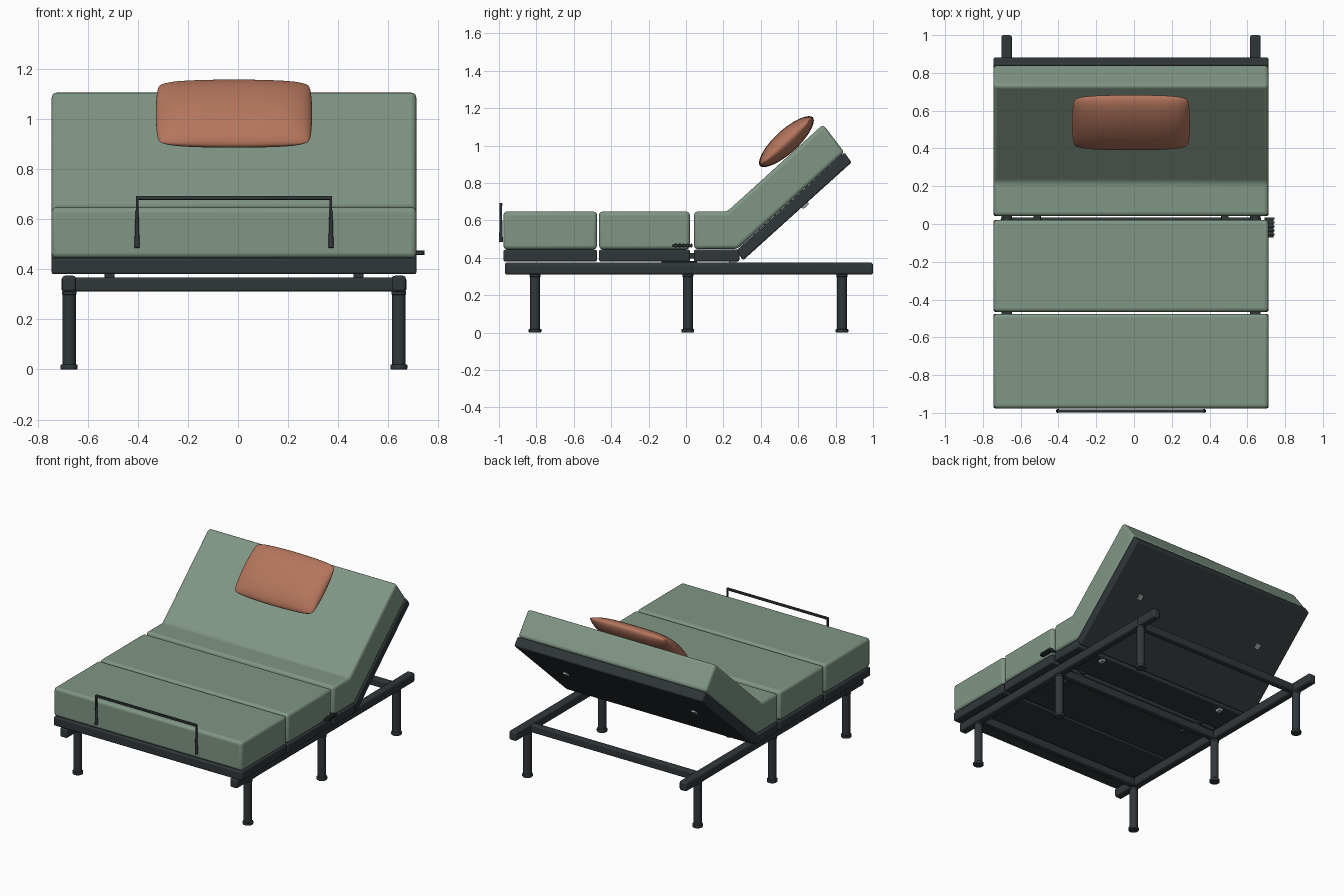
import bpy, bmesh, math

if "Cube" in bpy.data.objects:
    bpy.data.objects.remove(bpy.data.objects["Cube"])

CX = -0.016          # centre line of the bed (side grip widens the model to the right)
HW = 0.728           # half width of mattress and platform
RAIL_X = (CX - 0.658, CX + 0.658)
LEG_Y = (-0.807, 0.01, 0.834)


def material(name, rgb):
    m = bpy.data.materials.new(name)
    m.diffuse_color = (*rgb, 1)
    m.use_nodes = True
    m.node_tree.nodes["Principled BSDF"].inputs["Base Color"].default_value = m.diffuse_color
    return m


GREEN = material("sage_fabric", (0.215, 0.305, 0.235))
DARK = material("dark_metal", (0.03, 0.038, 0.042))
CLAY = material("clay_fabric", (0.46, 0.18, 0.11))
STEEL = material("steel", (0.35, 0.37, 0.38))


def finish(name, bm, mat, bevel=0.0, segments=3):
    bmesh.ops.recalc_face_normals(bm, faces=bm.faces)
    me = bpy.data.meshes.new(name)
    bm.to_mesh(me)
    bm.free()
    me.materials.append(mat)
    ob = bpy.data.objects.new(name, me)
    bpy.context.collection.objects.link(ob)
    if bevel:
        b = ob.modifiers.new("Bevel", 'BEVEL')
        b.width, b.segments = bevel, segments
        b.limit_method = 'ANGLE'
        b.angle_limit = math.radians(25)
    bpy.ops.object.select_all(action='DESELECT')
    ob.select_set(True)
    bpy.context.view_layer.objects.active = ob
    bpy.ops.object.shade_smooth_by_angle(angle=math.radians(35))
    return ob


def prism(name, pts, x0, x1, mat, bevel=0.0, segments=3):
    """Extrude a (y, z) side profile from x0 to x1."""
    bm = bmesh.new()
    f = bm.faces.new([bm.verts.new((x0, y, z)) for y, z in pts])
    ext = bmesh.ops.extrude_face_region(bm, geom=[f])
    vs = [g for g in ext["geom"] if isinstance(g, bmesh.types.BMVert)]
    bmesh.ops.translate(bm, verts=vs, vec=(x1 - x0, 0, 0))
    return finish(name, bm, mat, bevel, segments)


def box(name, x, y, z, mat, bevel=0.0, segments=3):
    pts = [(y[0], z[0]), (y[1], z[0]), (y[1], z[1]), (y[0], z[1])]
    return prism(name, pts, x[0], x[1], mat, bevel, segments)


def cylinder(name, x, y, z0, z1, r, mat, bevel):
    bm = bmesh.new()
    bmesh.ops.create_cone(bm, cap_ends=True, segments=32, radius1=r, radius2=r, depth=z1 - z0)
    bmesh.ops.translate(bm, verts=bm.verts, vec=(x, y, (z0 + z1) / 2))
    return finish(name, bm, mat, bevel, 2)


W = (CX - HW, CX + HW)

# Flat mattress blocks and platform panels
for part, y in (("foot", (-0.976, -0.476)), ("middle", (-0.465, 0.021))):
    box(part + "_mattress", W, y, (0.445, 0.647), GREEN, 0.02, 4)
    box(part + "_platform", W, y, (0.38, 0.443), DARK, 0.009)

# Raised head section, bent mattress and panel
prism("head_mattress", [(0.043, 0.447), (0.275, 0.447), (0.847, 0.963), (0.733, 1.113),
                        (0.22, 0.647), (0.043, 0.647)], *W, GREEN, 0.02, 4)
box("hip_platform", W, (0.043, 0.285), (0.38, 0.443), DARK, 0.009)
prism("head_platform", [(0.268, 0.438), (0.305, 0.386), (0.885, 0.91), (0.847, 0.963)],
      *W, DARK, 0.009)

# Side rails with legs and feet
for x in RAIL_X:
    box("side_rail", (x - 0.028, x + 0.028), (-0.968, 1.0), (0.31, 0.374), DARK, 0.012)
    for y in LEG_Y:
        cylinder("leg", x, y, 0.015, 0.315, 0.027, DARK, 0.002)
        cylinder("foot", x, y, 0.0, 0.02, 0.034, DARK, 0.004)
        cylinder("leg_collar", x, y, 0.298, 0.312, 0.029, DARK, 0.002)

# Cross beams joining the rails
for y in (-0.786, 0.013, 0.813):
    box("cross_beam", (RAIL_X[0] - 0.03, RAIL_X[1] + 0.03), (y - 0.022, y + 0.022),
        (0.312, 0.366), DARK, 0.008)

# Hinge straps and lift brackets below the panels
for x in (CX - 0.497, CX + 0.497):
    box("hinge_strap", (x - 0.02, x + 0.02), (-0.13, 0.06), (0.364, 0.382), DARK, 0.003)
    for y in (0.02, 0.25):
        box("lift_bracket", (x - 0.015, x + 0.015), (y - 0.02, y + 0.02),
            (0.362, 0.381), STEEL, 0.003)
    prism("head_bracket", [(0.617, 0.671), (0.628, 0.661), (0.658, 0.688), (0.647, 0.698)],
          x - 0.015, x + 0.015, STEEL, 0.002)
for x in RAIL_X:
    cylinder_y = (0.01, 0.055)
    box("hinge_knuckle", (x - 0.018, x + 0.018), cylinder_y, (0.395, 0.425), DARK, 0.006)

# Retainer bar at the foot end
RX = (CX - 0.392, CX + 0.392)
box("retainer_bar", RX, (-0.998, -0.981), (0.677, 0.692), DARK, 0.004)
for x in (RX[0] + 0.005, RX[1] - 0.005):
    box("retainer_post", (x - 0.005, x + 0.005), (-0.997, -0.983), (0.6, 0.685), DARK, 0.003)
    bm = bmesh.new()
    bmesh.ops.create_cone(bm, cap_ends=True, segments=16, radius1=0.0105, radius2=0.006, depth=0.15)
    bmesh.ops.translate(bm, verts=bm.verts, vec=(x, -0.9895, 0.56))
    finish("retainer_sleeve", bm, DARK, 0.002, 2)

# Side grip with ridges
box("side_grip", (0.69, 0.738), (-0.072, 0.035), (0.458, 0.471), DARK, 0.004)
for i in range(5):
    y = -0.06 + i * 0.021
    box("grip_ridge", (0.712, 0.744), (y, y + 0.01), (0.456, 0.475), DARK, 0.002)

# Lens-shaped head pillow
bm = bmesh.new()
N, A, B, T = 32, 0.312, 0.192, 0.062
ang = math.radians(42.5)
ca, sa = math.cos(ang), math.sin(ang)
for side in (1, -1):
    grid = []
    for i in range(N + 1):
        u = math.sin((2 * i / N - 1) * math.pi / 2)
        row = []
        for j in range(N + 1):
            v = math.sin((2 * j / N - 1) * math.pi / 2)
            px = A * u * (1 - 0.03 * v ** 2 - 0.03 * v ** 12)
            pv = B * v * (1 - 0.06 * u ** 2 - 0.06 * u ** 12)
            h = side * T * max(0, 1 - u ** 4) ** 0.5 * max(0, 1 - v * v) ** 0.55
            row.append(bm.verts.new((CX + px, 0.537 + pv * ca - h * sa, 1.021 + pv * sa + h * ca)))
        grid.append(row)
    for i in range(N):
        for j in range(N):
            bm.faces.new((grid[i][j], grid[i + 1][j], grid[i + 1][j + 1], grid[i][j + 1]))
bmesh.ops.remove_doubles(bm, verts=bm.verts, dist=1e-5)
finish("pillow", bm, CLAY)
